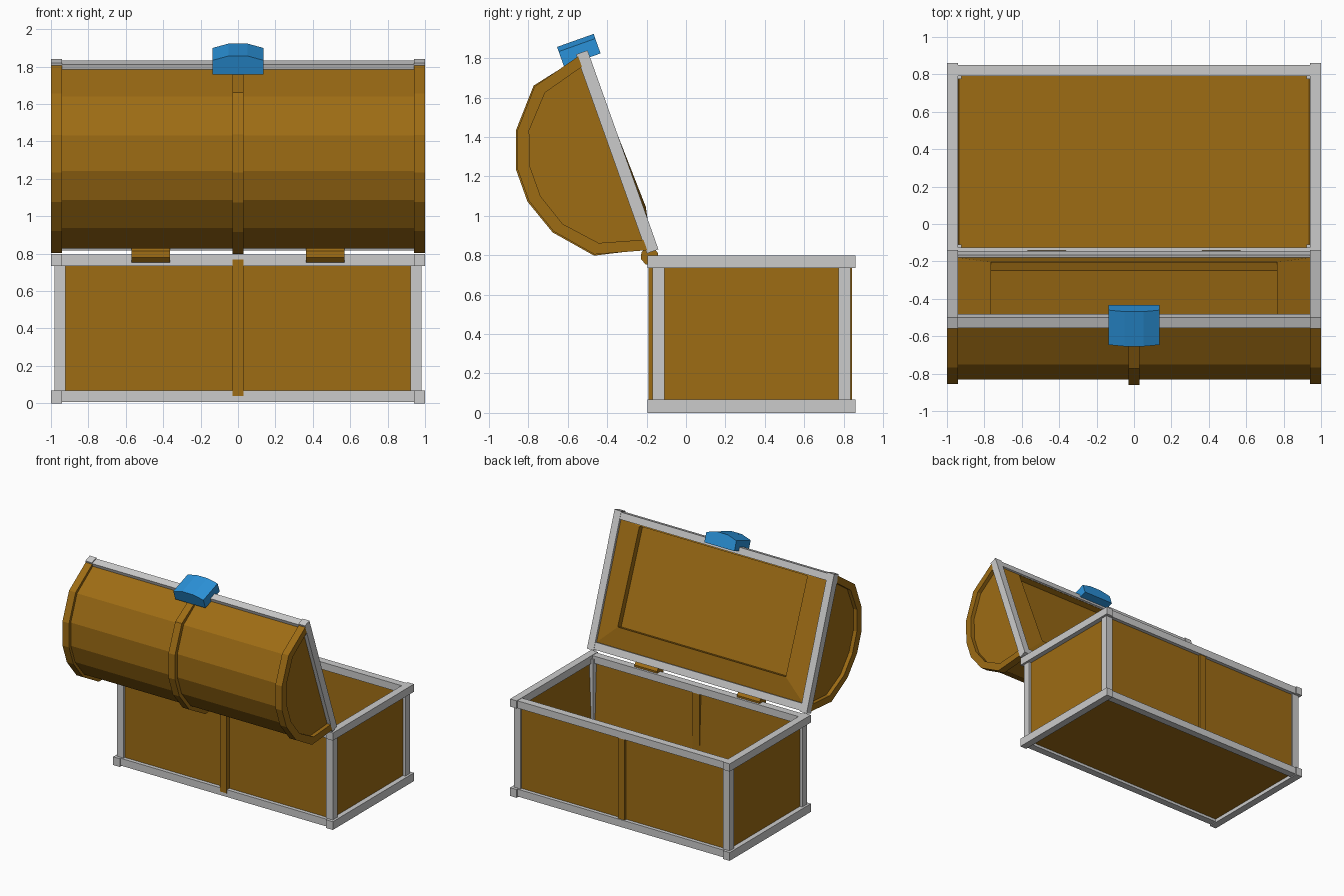
import bpy, bmesh, math
from mathutils import Matrix

if "Cube" in bpy.data.objects:
    bpy.data.objects.remove(bpy.data.objects["Cube"])


def material(name, rgb):
    m = bpy.data.materials.new(name)
    m.diffuse_color = (*rgb, 1)
    m.use_nodes = True
    m.node_tree.nodes["Principled BSDF"].inputs["Base Color"].default_value = m.diffuse_color
    return m


WOOD = material("wood", (0.34, 0.15, 0.007))
BLUE = material("blue_metal", (0.024, 0.29, 0.70))

# Lid space: x stays, local y runs up the open lid, local z points out of its back
LID = Matrix.Translation((0, -0.14, 0.83)) @ Matrix.Rotation(math.radians(109.6), 4, 'X')


def finish(name, bm, mat=None, matrix=None):
    bmesh.ops.recalc_face_normals(bm, faces=bm.faces)
    me = bpy.data.meshes.new(name)
    bm.to_mesh(me)
    bm.free()
    ob = bpy.data.objects.new(name, me)
    bpy.context.collection.objects.link(ob)
    if mat:
        me.materials.append(mat)
    if matrix:
        ob.matrix_world = matrix
    return ob


def box(name, x, y, z, mat=None, matrix=None):
    bm = bmesh.new()
    bmesh.ops.create_cube(bm, size=1)
    for v in bm.verts:
        v.co = [r[0] + (c + 0.5) * (r[1] - r[0]) for c, r in zip(v.co, (x, y, z))]
    return finish(name, bm, mat, matrix)


def prism(name, pts, x0, x1, mat=None, matrix=None):
    """Extrude a closed (y, z) outline along x."""
    bm = bmesh.new()
    face = bm.faces.new([bm.verts.new((x0, a, b)) for a, b in pts])
    new = bmesh.ops.extrude_face_region(bm, geom=[face])["geom"]
    bmesh.ops.translate(bm, vec=(x1 - x0, 0, 0),
                        verts=[g for g in new if isinstance(g, bmesh.types.BMVert)])
    return finish(name, bm, mat, matrix)


def arch(half):
    """Mirror half of the lid outline about the middle of the lid."""
    return [(0.537 + o, h) for o, h in half] + [(0.537 - o, h) for o, h in reversed(half)]


# Hollow wooden chest body
bm = bmesh.new()
bmesh.ops.create_cube(bm, size=1)
for v in bm.verts:
    v.co = (v.co.x * 1.92, 0.333 + v.co.y * 0.975, 0.405 + v.co.z * 0.75)
top = max(bm.faces, key=lambda f: f.calc_center_median().z)
bmesh.ops.inset_region(bm, faces=[top], thickness=0.04)
bmesh.ops.translate(bm, vec=(0, 0, -0.72), verts=top.verts)
finish("chest_body", bm, WOOD)

# Grey frames around the base and the opening
for label, z0, z1 in (("base", 0.008, 0.068), ("rim", 0.735, 0.795)):
    for side, y in (("back", (-0.185, -0.125)), ("front", (0.79, 0.85))):
        box(f"{label}_{side}_bar", (-0.96, 0.96), y, (z0, z1))
    for side, s in (("left", -1), ("right", 1)):
        box(f"{label}_{side}_bar", sorted((s * 0.94, s)), (-0.195, 0.86),
            (z0 - (0.008 if label == "base" else 0), z1 + (0.003 if label == "rim" else 0)))

# Corner posts, middle straps and hinges
for s, side in ((-1, "left"), (1, "right")):
    for y, end in (((-0.17, -0.11), "back"), ((0.775, 0.835), "front")):
        box(f"post_{end}_{side}", sorted((s * 0.922, s * 0.982)), y, (0.04, 0.77))
    oct_pts = [(-0.185 + 0.046 * math.cos(a), 0.795 + 0.046 * math.sin(a))
               for a in (math.radians(20 + 45 * i) for i in range(8))]
    prism(f"hinge_{side}", oct_pts, s * 0.467 - 0.103, s * 0.467 + 0.103, WOOD)
box("back_strap", (-0.03, 0.03), (-0.19, -0.13), (0.04, 0.77), WOOD)
box("front_strap", (-0.03, 0.03), (0.80, 0.842), (0.04, 0.77), WOOD)

# Faceted lid barrel with raised end ribs and a middle strap
outer = arch([(0.522, 0.055), (0.452, 0.315), (0.272, 0.471), (0.084, 0.537)])
inner = arch([(0.466, 0.055), (0.405, 0.275), (0.252, 0.415), (0.083, 0.473)])
barrel = arch([(0.500, 0.06), (0.432, 0.303), (0.262, 0.450), (0.082, 0.514)])
strap = arch([(0.522, 0.03), (0.458, 0.318), (0.276, 0.477), (0.085, 0.545)])
prism("lid_barrel", barrel, -0.968, 0.968, WOOD, LID)
rib = outer + inner[::-1]
prism("lid_rib_left", rib, -1.0, -0.94, WOOD, LID)
prism("lid_rib_right", rib, 0.94, 1.0, WOOD, LID)
prism("lid_strap", strap + inner[::-1], -0.03, 0.03, WOOD, LID)

# Grey frame around the lid edge
box("lid_hinge_bar", (-0.97, 0.97), (0.008, 0.065), (0.003, 0.062), None, LID)
box("lid_latch_bar", (-0.97, 0.97), (1.010, 1.064), (0.003, 0.062), None, LID)
box("lid_left_bar", (-1, -0.94), (0, 1.072), (0, 0.062), None, LID)
box("lid_right_bar", (0.94, 1), (0, 1.072), (0, 0.062), None, LID)

# Lid lining: slopes from the frame to a shallow recessed panel
bm = bmesh.new()
loops = []
for hx, y0, y1, z0, z1 in ((0.945, 0.06, 1.015, 0.02, 0.02),
                           (0.765, 0.225, 1.0, -0.012, 0.012),
                           (0.765, 0.225, 1.0, 0.036, 0.058)):
    loops.append([bm.verts.new(p) for p in
                  ((-hx, y0, z0), (hx, y0, z0), (hx, y1, z1), (-hx, y1, z1))])
for a, b in zip(loops, loops[1:]):
    for i in range(4):
        j = (i + 1) % 4
        bm.faces.new((a[i], a[j], b[j], b[i]))
bm.faces.new(loops[-1])
finish("lid_lining", bm, WOOD, LID)

# Blue latch block with an arched top, overhanging the lid edge
bm = bmesh.new()
profile = [(-0.137, 1.035), (0.137, 1.035), (0.137, 1.115),
           (0.05, 1.14), (-0.05, 1.14), (-0.137, 1.115)]
face = bm.faces.new([bm.verts.new((x, y, -0.057)) for x, y in profile])
new = bmesh.ops.extrude_face_region(bm, geom=[face])["geom"]
bmesh.ops.translate(bm, vec=(0, 0, 0.197),
                    verts=[g for g in new if isinstance(g, bmesh.types.BMVert)])
finish("latch", bm, BLUE, LID)
